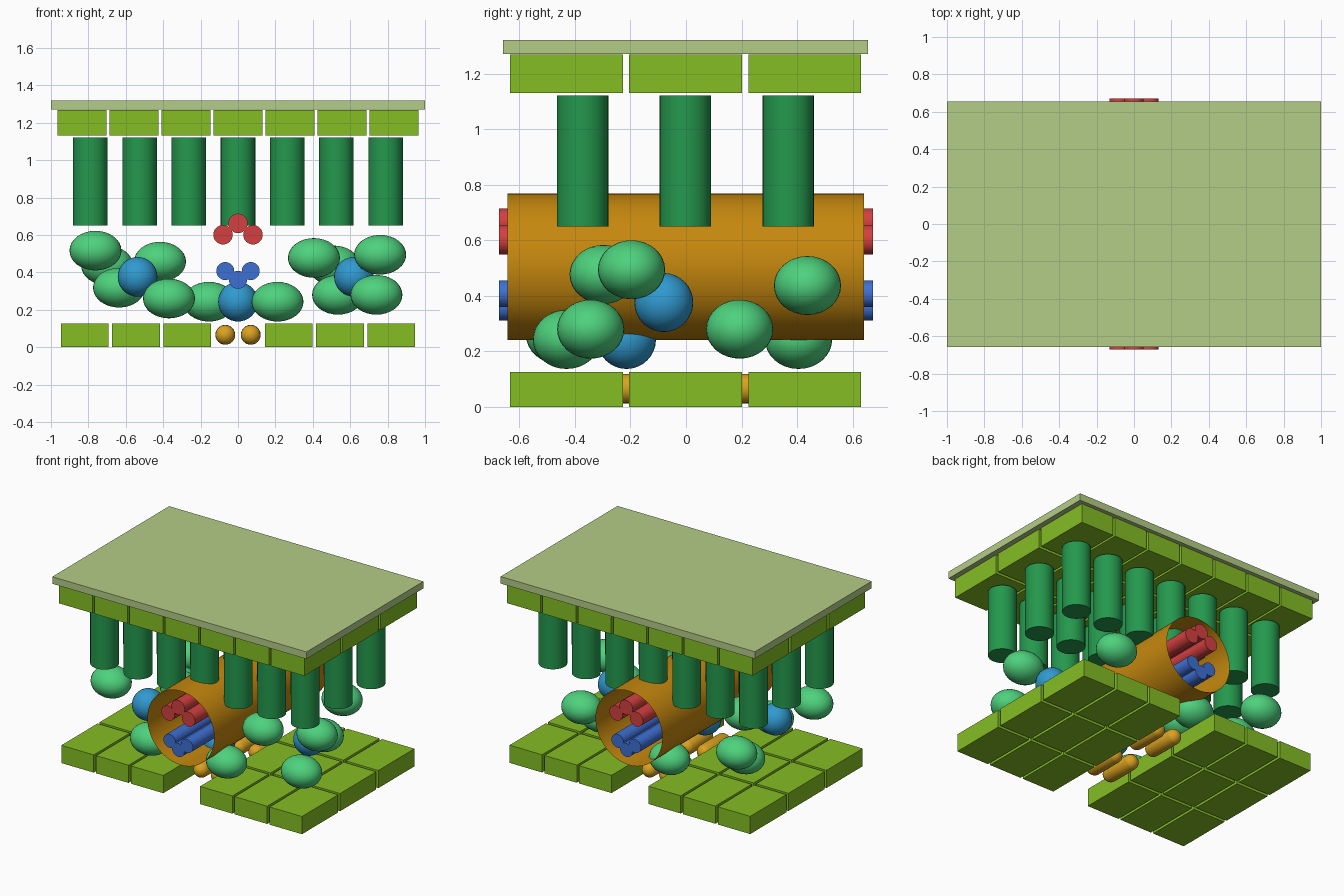
import bpy, math

if "Cube" in bpy.data.objects:
    bpy.data.objects.remove(bpy.data.objects["Cube"], do_unlink=True)


def material(name, rgb):
    """Flat material from 0-255 sRGB values, stored as linear."""
    lin = [((c / 255 + 0.055) / 1.055) ** 2.4 for c in rgb] + [1.0]
    m = bpy.data.materials.new(name)
    m.use_nodes = True
    m.diffuse_color = lin
    m.node_tree.nodes["Principled BSDF"].inputs["Base Color"].default_value = lin
    return m


pale_green = material("pale_green", (180, 205, 135))
leaf_green = material("leaf_green", (132, 190, 36))
deep_green = material("deep_green", (36, 152, 77))
mint_green = material("mint_green", (78, 210, 125))
sky_blue = material("sky_blue", (48, 154, 208))
amber = material("amber", (198, 136, 14))
red = material("red", (212, 64, 64))
royal_blue = material("royal_blue", (62, 112, 212))
gold = material("gold", (218, 162, 32))


def finish(name, mat, smooth=True):
    ob = bpy.context.object
    ob.name = name
    ob.data.materials.append(mat)
    bpy.ops.object.transform_apply(location=False, rotation=True, scale=True)
    if smooth:
        bpy.ops.object.shade_smooth_by_angle(angle=math.radians(40))
    return ob


def box(name, center, size, mat):
    bpy.ops.mesh.primitive_cube_add(size=1, location=center)
    bpy.context.object.scale = size
    return finish(name, mat, smooth=False)


def cylinder(name, center, radius, length, mat, lengthwise=False, fill='NGON', sides=32):
    turn = (math.pi / 2, 0, 0) if lengthwise else (0, 0, 0)
    bpy.ops.mesh.primitive_cylinder_add(vertices=sides, radius=radius, depth=length,
                                        end_fill_type=fill, location=center, rotation=turn)
    return finish(name, mat)


def ellipsoid(name, center, radii, mat):
    bpy.ops.mesh.primitive_uv_sphere_add(segments=32, ring_count=16, radius=1, location=center)
    bpy.context.object.scale = radii
    return finish(name, mat)


def capsule(name, center, radius, length, mat):
    """Round-ended rod along y: a sphere whose two halves are pulled apart."""
    bpy.ops.mesh.primitive_uv_sphere_add(segments=24, ring_count=16, radius=radius,
                                         location=center, rotation=(math.pi / 2, 0, 0))
    ob = finish(name, mat)
    pull = length / 2 - radius
    for v in ob.data.vertices:
        if abs(v.co.y) > 1e-5:
            v.co.y += math.copysign(pull, v.co.y)


ROWS = (-0.43, -0.002, 0.427)

# Waxy top layer
box("cuticle", (0, -0.002, 1.295), (2, 1.313, 0.05), pale_green)

# Upper skin: seven by three blocks
for i in range(-3, 4):
    for y in ROWS:
        box("upper_skin_block", (i * 0.278, y, 1.199), (0.262, 0.406, 0.137), leaf_green)

# Lower skin: three columns on each side of the central gap
for side in (-1, 1):
    for x in (0.272, 0.545, 0.819):
        for y in ROWS:
            box("lower_skin_block", (side * x, y, 0.063), (0.255, 0.406, 0.126), leaf_green)

# Column cells hanging under the upper skin
for i in range(-3, 4):
    for y in (-0.372, -0.002, 0.368):
        cylinder("column_cell", (i * 0.263, y, 0.885), 0.0925, 0.47, deep_green)

# Rounded cells scattered in the middle layer
for center in ((-0.762, -0.336, 0.516), (-0.70, 0.43, 0.437), (-0.417, -0.05, 0.457),
               (-0.636, 0.25, 0.318), (-0.369, -0.455, 0.26), (-0.155, 0.405, 0.243),
               (0.211, -0.43, 0.243), (0.406, -0.298, 0.477), (0.513, 0.437, 0.437),
               (0.76, -0.196, 0.494), (0.535, 0.193, 0.28), (0.74, -0.343, 0.28)):
    ellipsoid("round_cell", center, (0.139, 0.121, 0.106), mint_green)

# Air spaces between them
for center in ((-0.537, -0.24, 0.376), (0, -0.214, 0.243), (0.62, -0.08, 0.376)):
    ellipsoid("air_space", center, (0.106, 0.106, 0.106), sky_blue)

# Vein: open sheath holding two bundles of vessels
cylinder("vein_sheath", (0, -0.001, 0.505), 0.263, 1.284, amber, True, 'NOTHING', 48)
for x, z in ((-0.08, 0.601), (0, 0.662), (0.08, 0.601)):
    cylinder("upper_vessel", (x, 0, z), 0.052, 1.344, red, True)
for x, z in ((-0.068, 0.407), (0, 0.36), (0.068, 0.407)):
    cylinder("lower_vessel", (x, 0, z), 0.048, 1.344, royal_blue, True)

# Pairs of guard cells in the lower gap
for x in (-0.068, 0.068):
    for y in (-0.214, 0.21):
        capsule("guard_cell", (x, y, 0.066), 0.053, 0.3, gold)
